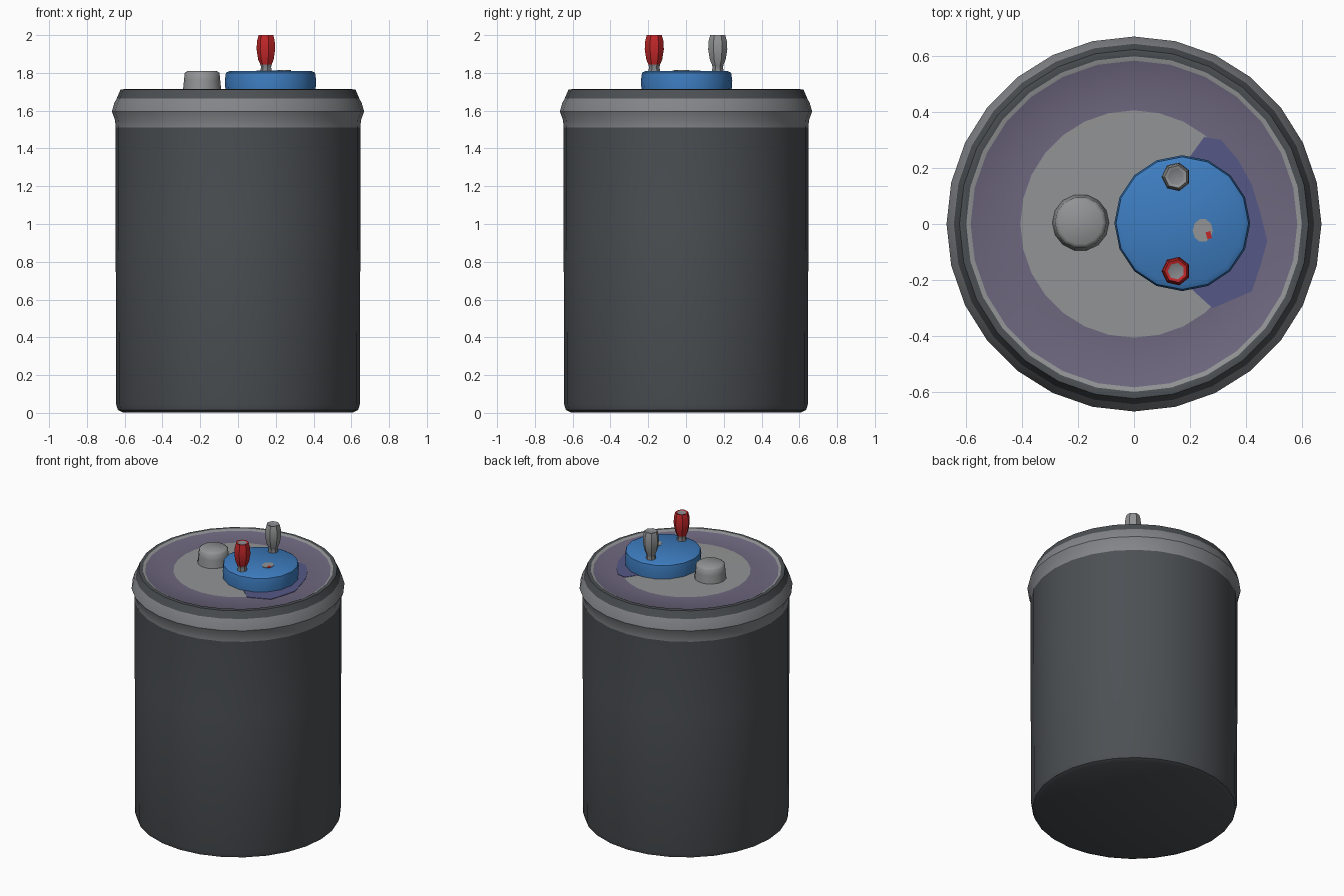
import bpy, bmesh, math

if "Cube" in bpy.data.objects:
    bpy.data.objects.remove(bpy.data.objects["Cube"])


def material(name, r, g, b):
    m = bpy.data.materials.new(name)
    m.diffuse_color = (r, g, b, 1)
    m.use_nodes = True
    m.node_tree.nodes["Principled BSDF"].inputs["Base Color"].default_value = m.diffuse_color
    return m


CHARCOAL = material("charcoal", 0.072, 0.08, 0.088)
STEEL = material("steel_grey", 0.23, 0.235, 0.25)
LIGHT = material("light_grey", 0.29, 0.295, 0.30)
PURPLE = material("dusty_purple", 0.155, 0.135, 0.21)
VIOLET = material("blue_violet", 0.09, 0.095, 0.24)
BLUE = material("blue", 0.047, 0.205, 0.53)
RED = material("red", 0.53, 0.02, 0.022)


def finish(name, bm, mats, angle=35):
    bmesh.ops.recalc_face_normals(bm, faces=bm.faces)
    me = bpy.data.meshes.new(name)
    bm.to_mesh(me)
    bm.free()
    for m in mats:
        me.materials.append(m)
    ob = bpy.data.objects.new(name, me)
    bpy.context.collection.objects.link(ob)
    bpy.ops.object.select_all(action='DESELECT')
    ob.select_set(True)
    bpy.context.view_layer.objects.active = ob
    bpy.ops.object.shade_smooth_by_angle(angle=math.radians(angle))
    return ob


def lathe(name, profile, mats, sides, centre=(0, 0), angle=35, turn=0.0):
    """Revolve (radius, z, material of the band up to the next point)."""
    bm = bmesh.new()
    cx, cy = centre
    rings = []
    for r, z, _ in profile:
        if r == 0:
            rings.append([bm.verts.new((cx, cy, z))] * sides)
        else:
            rings.append([bm.verts.new((cx + r * math.cos(turn + math.tau * i / sides),
                                        cy + r * math.sin(turn + math.tau * i / sides), z))
                          for i in range(sides)])
    for k in range(len(rings) - 1):
        lo, hi = rings[k], rings[k + 1]
        for i in range(sides):
            j = (i + 1) % sides
            quad = list(dict.fromkeys((lo[i], lo[j], hi[j], hi[i])))
            bm.faces.new(quad).material_index = profile[k][2]
    return finish(name, bm, mats, angle)


def plate(name, points, z, mat, thick=0.004):
    """Thin flat painted patch."""
    bm = bmesh.new()
    face = bm.faces.new([bm.verts.new((x, y, z)) for x, y in points])
    ext = bmesh.ops.extrude_face_region(bm, geom=[face])
    verts = [v for v in ext["geom"] if isinstance(v, bmesh.types.BMVert)]
    bmesh.ops.translate(bm, verts=verts, vec=(0, 0, thick))
    return finish(name, bm, [mat])


# Canister: charcoal wall, steel collar, dark rim and two-tone lid
lathe("canister", [
    (0, 0.003, 0), (0.61, 0.003, 0), (0.636, 0.015, 0), (0.645, 0.045, 0),
    (0.648, 1.0, 0), (0.648, 1.51, 1),
    (0.651, 1.55, 1), (0.668, 1.595, 1), (0.655, 1.64, 1),
    (0.642, 1.665, 0), (0.622, 1.712, 0), (0.598, 1.714, 2),
    (0.582, 1.705, 3), (0.405, 1.705, 2), (0, 1.71, 2)],
    [CHARCOAL, STEEL, LIGHT, PURPLE], 28)

# Violet stain on the lid beside the cap
plate("lid_stain", [(0.17, 0.20), (0.25, 0.31), (0.31, 0.30), (0.37, 0.23), (0.42, 0.14),
                    (0.45, 0.04), (0.475, -0.06), (0.45, -0.15), (0.42, -0.24),
                    (0.35, -0.27), (0.28, -0.30), (0.17, -0.20)], 1.704, VIOLET)

# Blue cap
CAP = (0.172, 0.003)
lathe("blue_cap", [(0.238, 1.70, 0), (0.242, 1.76, 0), (0.236, 1.80, 0),
                   (0.218, 1.81, 0), (0, 1.812, 0)], [BLUE], 16, CAP, 50)

# Worn spot on the cap with a red fleck
plate("worn_spot", [(0.245 + 0.036 * math.cos(t * math.tau / 10),
                     -0.023 + 0.042 * math.sin(t * math.tau / 10)) for t in range(10)],
      1.810, LIGHT)
plate("red_fleck", [(0.255, -0.03), (0.272, -0.025), (0.278, -0.05), (0.262, -0.055)],
      1.812, RED)

# Small vent knob
lathe("vent_knob", [(0.102, 1.70, 0), (0.096, 1.76, 0), (0.092, 1.80, 0),
                    (0.078, 1.81, 0), (0, 1.811, 0)], [LIGHT], 14, (-0.19, 0.005), 50)

# Terminal posts: grey stem, coloured sleeve, shallow hollow tip
for side, colour, label in ((-1, RED, "red"), (1, LIGHT, "grey")):
    lathe(label + "_terminal", [
        (0.034, 1.80, 0), (0.028, 1.83, 0), (0.032, 1.845, 1), (0.043, 1.87, 1),
        (0.052, 1.925, 1), (0.049, 1.97, 1), (0.041, 2.0, 1),
        (0.030, 1.998, 0), (0, 1.975, 0)],
        [STEEL, colour], 7, (0.15, side * 0.168), 40, 0.45)
